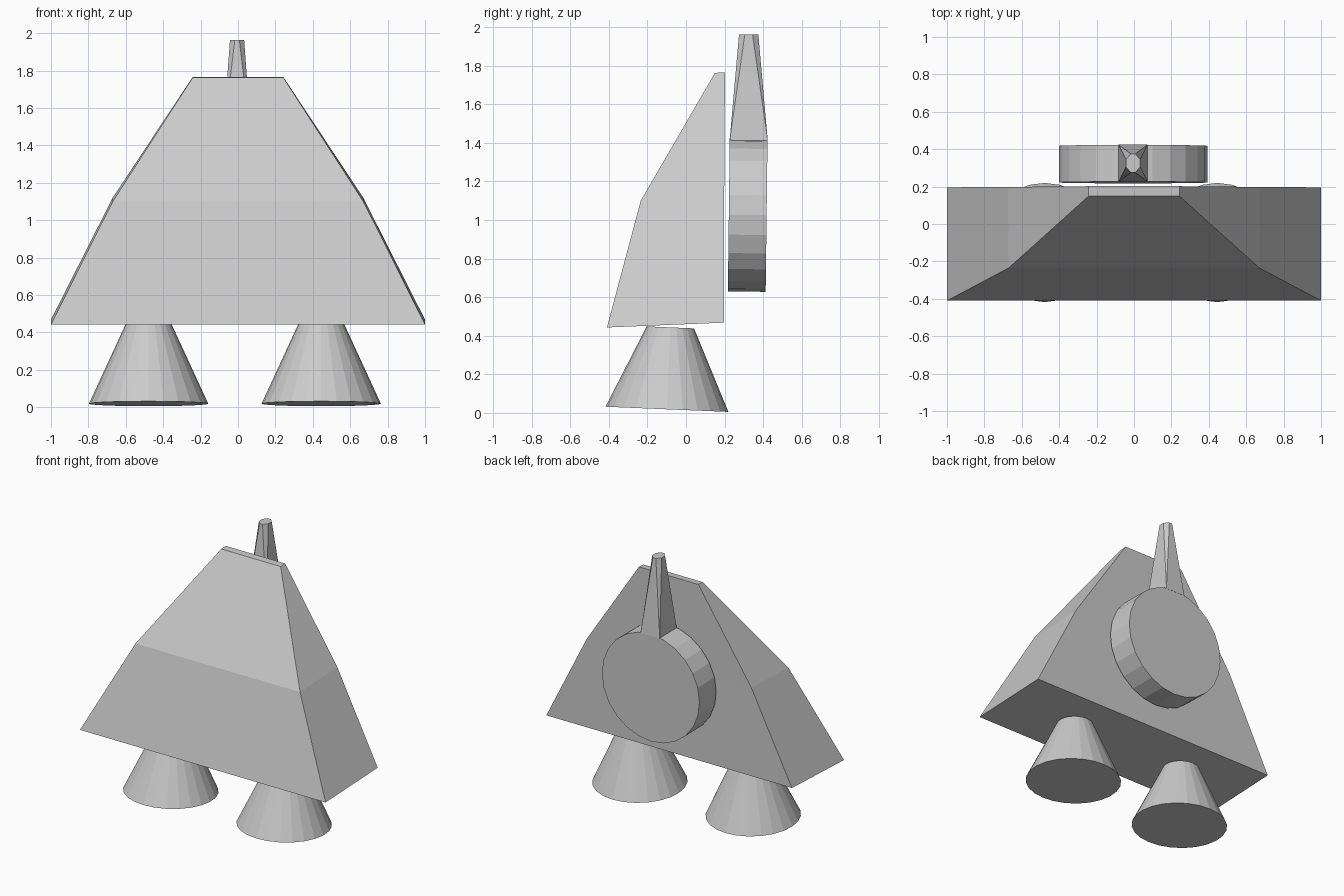
import bpy, bmesh, math
from mathutils import Matrix, Vector

cube = bpy.data.objects.get("Cube")
if cube:
    bpy.data.objects.remove(cube, do_unlink=True)

GREY = (0.6, 0.6, 0.6, 1)
grey = bpy.data.materials.new("light_grey")
grey.use_nodes = True
grey.diffuse_color = GREY
grey.node_tree.nodes["Principled BSDF"].inputs["Base Color"].default_value = GREY


def finish(name, bm):
    bmesh.ops.recalc_face_normals(bm, faces=bm.faces)
    mesh = bpy.data.meshes.new(name)
    bm.to_mesh(mesh)
    bm.free()
    mesh.materials.append(grey)
    obj = bpy.data.objects.new(name, mesh)
    bpy.context.collection.objects.link(obj)
    return obj


def frustum(name, r_low, r_high, depth, center, tilt, sides=24):
    """Capped round frustum, tilted about the x axis."""
    bm = bmesh.new()
    bmesh.ops.create_cone(bm, cap_ends=True, segments=sides, radius1=r_low,
                          radius2=r_high, depth=depth,
                          matrix=Matrix.Translation(center) @ Matrix.Rotation(tilt, 4, "X"))
    return finish(name, bm)


# Tapered hull: rings of half width, front (y, z), back (y, z)
bm = bmesh.new()
rings = []
for half, front, back in [(1.0, (-0.41, 0.443), (0.196, 0.468)),
                          (0.67, (-0.235, 1.10), (0.198, 1.12)),
                          (0.242, (0.15, 1.763), (0.202, 1.766))]:
    rings.append([bm.verts.new((x, y, z)) for x, (y, z) in
                  [(-half, front), (half, front), (half, back), (-half, back)]])
for low, high in zip(rings, rings[1:]):
    for i in range(4):
        j = (i + 1) % 4
        bm.faces.new((low[i], low[j], high[j], high[i]))
bm.faces.new(rings[0])
bm.faces.new(rings[-1])
finish("hull", bm)

# Pair of flared nozzles under the hull
for side, x in (("right", -0.478), ("left", 0.445)):
    frustum(side + "_nozzle", 0.319, 0.123, 0.425, (x, -0.09, 0.231), math.radians(-2.4))

# Round pack behind the hull
frustum("back_disc", 0.397, 0.397, 0.196, (-0.005, 0.32, 1.026), math.radians(89.3))

# Spike: rectangular foot blending into a small faceted tip
bm = bmesh.new()
center = Vector((-0.005, 0.325, 0))
foot = [(-0.078, -0.099), (0.078, -0.099), (0.078, 0.099), (-0.078, 0.099)]
for points, z in ((foot, 1.41),
                  ([(sx * x, sy * y) for sx in (-1, 1) for sy in (-1, 1)
                    for x, y in ((0.038, 0.02), (0.012, 0.05))], 1.963)):
    for x, y in points:
        bm.verts.new(center + Vector((x, y, z)))
bmesh.ops.convex_hull(bm, input=bm.verts)
bmesh.ops.dissolve_limit(bm, angle_limit=0.01, verts=bm.verts, edges=bm.edges)
finish("spike", bm)
